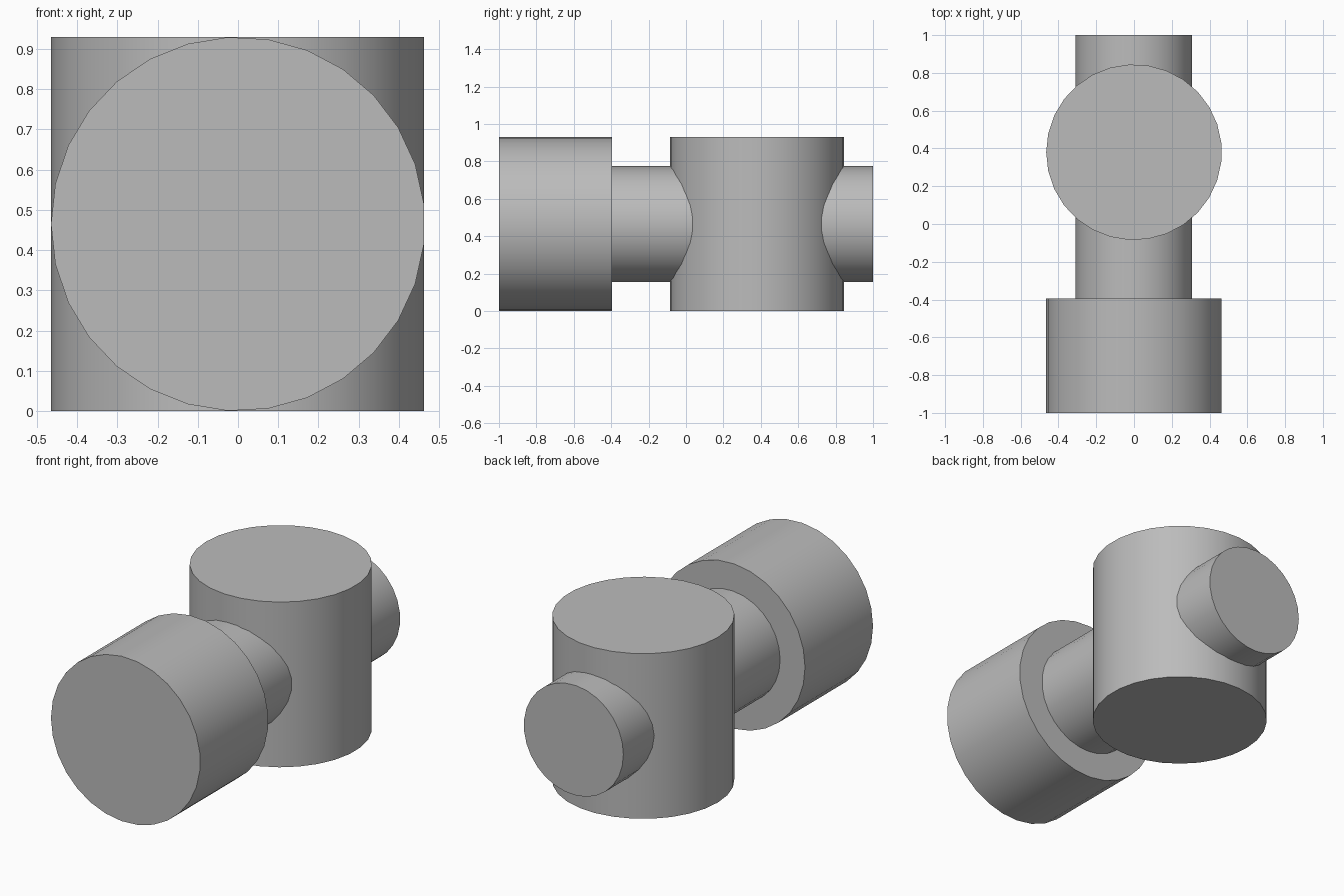
import bpy, bmesh, math
from mathutils import Matrix

default = bpy.data.objects.get("Cube")
if default:
    bpy.data.objects.remove(default, do_unlink=True)

SIDES = 29
RADIUS = 0.465        # head and hub
SHAFT_RADIUS = 0.31
MID_Z = RADIUS

# Single grey finish
grey = bpy.data.materials.new("Plain grey")
grey.use_nodes = True
color = (0.5, 0.5, 0.5, 1)
grey.diffuse_color = color
grey.node_tree.nodes["Principled BSDF"].inputs["Base Color"].default_value = color


def cylinder(name, radius, length, center, along_y=False):
    """Capped cylinder with one corner of its outline pointing to -x."""
    bm = bmesh.new()
    bmesh.ops.create_cone(bm, cap_ends=True, segments=SIDES, radius1=radius,
                          radius2=radius, depth=length)
    # Turn the first corner, wherever it starts, to -x
    first = max(bm.verts, key=lambda v: v.co.y)
    start = math.atan2(first.co.y, first.co.x)
    turn = Matrix.Rotation(math.pi - start, 4, 'Z')
    if along_y:
        turn = Matrix.Rotation(math.pi / 2, 4, 'X') @ turn
    bm.transform(Matrix.Translation(center) @ turn)
    mesh = bpy.data.meshes.new(name)
    bm.to_mesh(mesh)
    bm.free()
    mesh.materials.append(grey)
    obj = bpy.data.objects.new(name, mesh)
    bpy.context.collection.objects.link(obj)
    bpy.ops.object.select_all(action='DESELECT')
    obj.select_set(True)
    bpy.context.view_layer.objects.active = obj
    bpy.ops.object.shade_smooth_by_angle(angle=math.radians(30))
    return obj


# Wide front head, upright hub, and the shaft running through the hub
cylinder("front_head", RADIUS, 0.605, (0, -0.6975, MID_Z), along_y=True)
cylinder("upright_hub", RADIUS, 0.93, (0, 0.38, MID_Z))
cylinder("through_shaft", SHAFT_RADIUS, 1.42, (0, 0.29, MID_Z), along_y=True)
